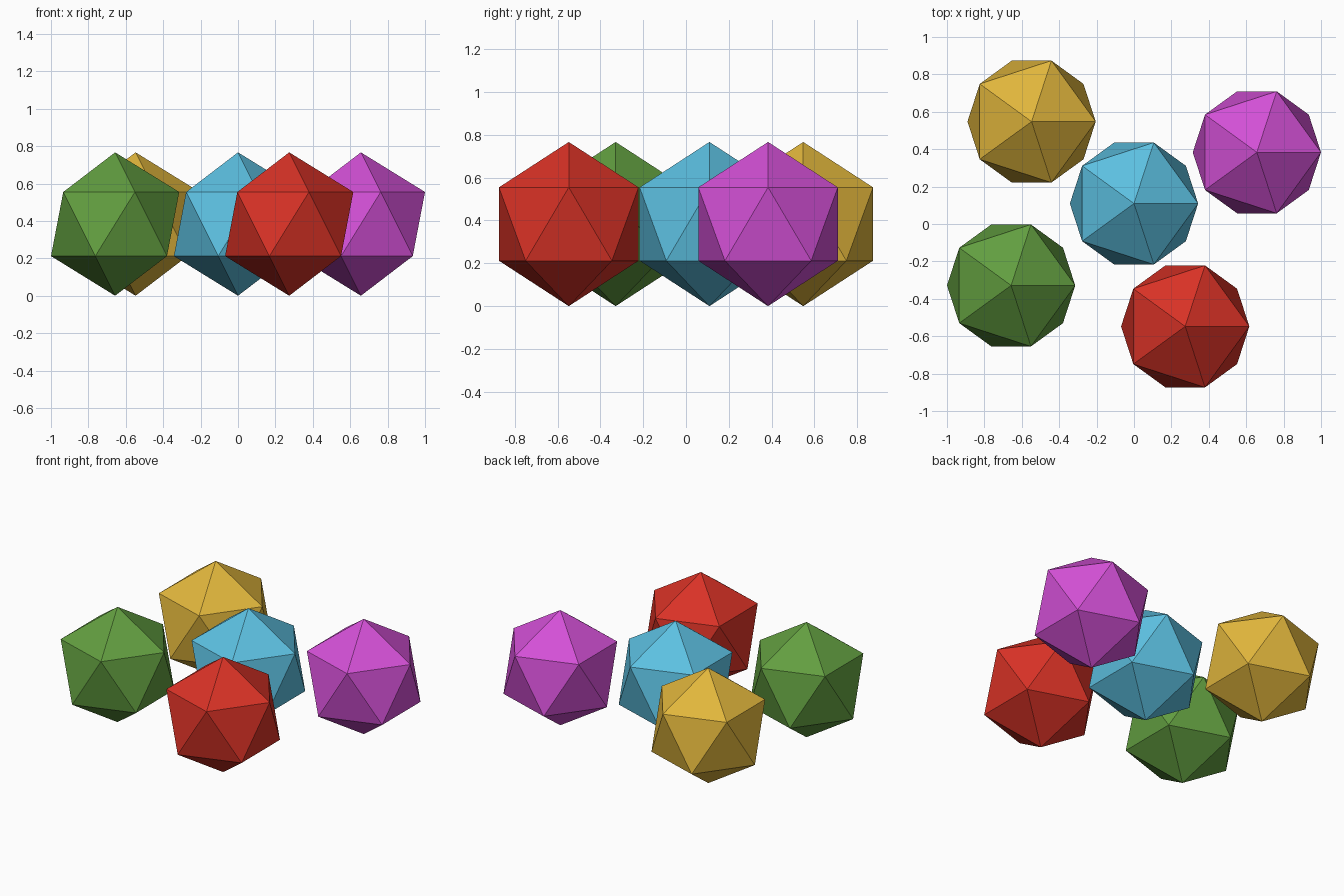
import bpy

cube = bpy.data.objects.get("Cube")
if cube:
    bpy.data.objects.remove(cube, do_unlink=True)

STEP = 0.1095          # layout spacing
RADIUS = 3.5 * STEP    # every gem has the same size


def linear(c):
    c /= 255
    return c / 12.92 if c <= 0.04045 else ((c + 0.055) / 1.055) ** 2.4


def make_material(name, rgb):
    colour = (*[linear(c) for c in rgb], 1)
    mat = bpy.data.materials.new(name)
    mat.use_nodes = True
    mat.diffuse_color = colour
    mat.node_tree.nodes["Principled BSDF"].inputs["Base Color"].default_value = colour
    return mat


# Faceted gem: a twenty-sided solid standing on its lowest point
def make_gem(name, x, y, rgb):
    bpy.ops.mesh.primitive_ico_sphere_add(
        subdivisions=1, radius=RADIUS, location=(x * STEP, y * STEP, RADIUS))
    gem = bpy.context.object
    gem.name = gem.data.name = name + "_gem"
    gem.data.materials.append(make_material(name, rgb))
    bpy.ops.object.shade_flat()


# Scattered group of five gems
make_gem("red", 2.5, -5, (217, 50, 38))
make_gem("green", -6, -3, (98, 158, 64))
make_gem("blue", 0, 1, (92, 192, 225))
make_gem("gold", -5, 5, (225, 182, 60))
make_gem("magenta", 6, 3.5, (211, 80, 214))
